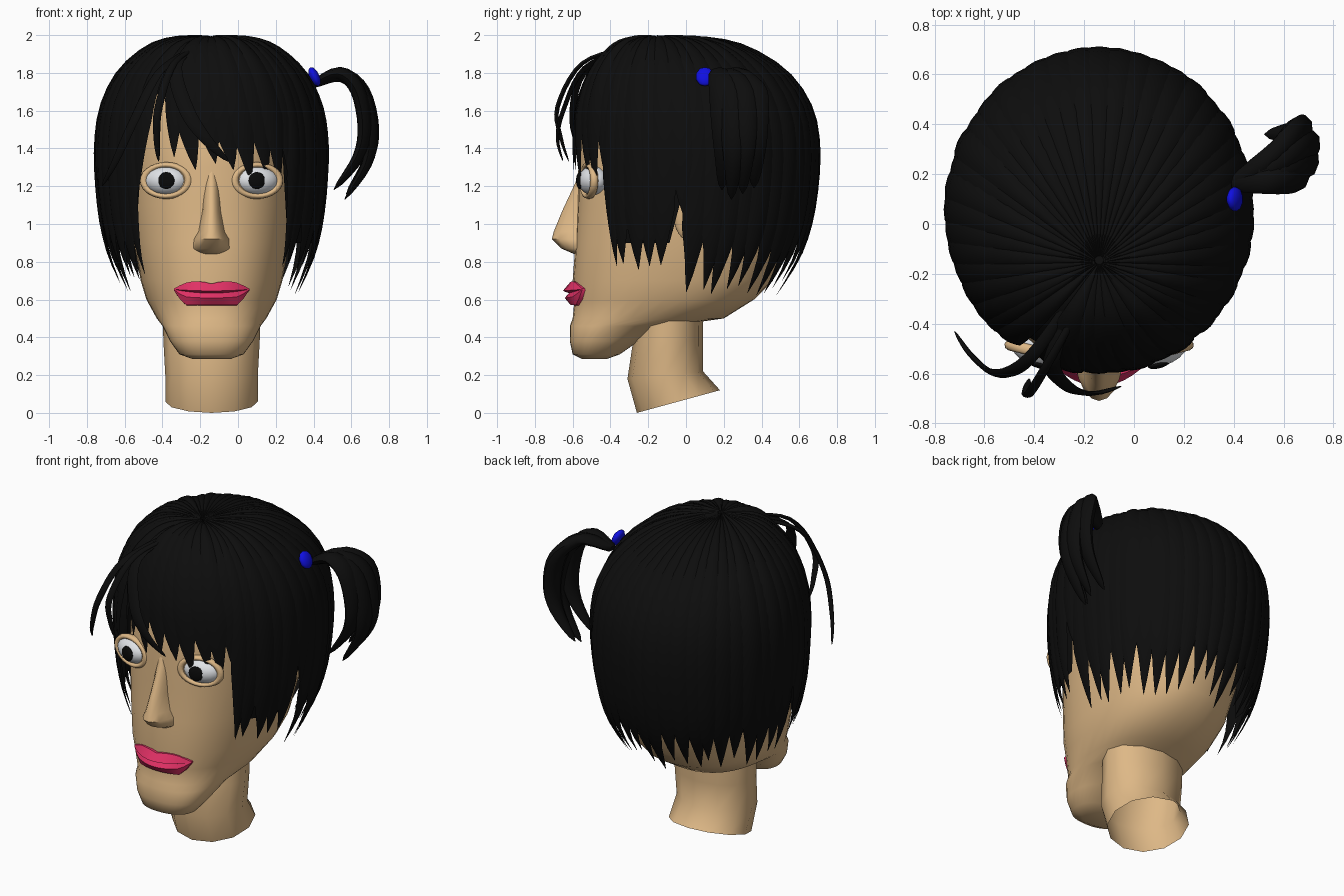
import bpy, bmesh, random
from math import sin, cos, pi, radians
from mathutils import Vector

if "Cube" in bpy.data.objects:
    bpy.data.objects.remove(bpy.data.objects["Cube"])

random.seed(4)
CX = -0.14          # the head sits left of the origin, the ponytail balances it


def material(name, rgb):
    m = bpy.data.materials.new(name)
    m.diffuse_color = (*rgb, 1)
    m.use_nodes = True
    m.node_tree.nodes["Principled BSDF"].inputs["Base Color"].default_value = m.diffuse_color
    return m


SKIN = material("skin", (0.73, 0.48, 0.24))
HAIR = material("hair", (0.004, 0.004, 0.004))
WHITE = material("eye_white", (0.75, 0.77, 0.8))
BLACK = material("pupil", (0.003, 0.003, 0.003))
LIP = material("lip", (0.75, 0.03, 0.13))
BLUE = material("bobble", (0.005, 0.005, 0.75))


def finish(ob, name, mat, angle=50):
    ob.name = name
    ob.data.materials.append(mat)
    bpy.ops.object.select_all(action='DESELECT')
    ob.select_set(True)
    bpy.context.view_layer.objects.active = ob
    bpy.ops.object.shade_smooth_by_angle(angle=radians(angle))
    return ob


def build(name, lofts, mat, cap0=True, cap1=True, angle=50):
    """Skin each list of closed rings; all of them make one object."""
    bm = bmesh.new()
    for rings in lofts:
        vs = [[bm.verts.new(p) for p in r] for r in rings]
        n = len(vs[0])
        for a, b in zip(vs, vs[1:]):
            for i in range(n):
                j = (i + 1) % n
                bm.faces.new((a[i], a[j], b[j], b[i]))
        if cap0:
            bm.faces.new(vs[0])
        if cap1:
            bm.faces.new(vs[-1])
    bmesh.ops.recalc_face_normals(bm, faces=bm.faces)
    me = bpy.data.meshes.new(name)
    bm.to_mesh(me)
    bm.free()
    ob = bpy.data.objects.new(name, me)
    bpy.context.collection.objects.link(ob)
    return finish(ob, name, mat, angle)


def ball(name, loc, scale, mat, rot=(0, 0, 0), seg=20):
    bpy.ops.mesh.primitive_uv_sphere_add(segments=seg, ring_count=seg // 2, location=loc, rotation=rot)
    ob = bpy.context.object
    ob.scale = scale
    return finish(ob, name, mat)


def spline(pts, s):
    """Catmull-Rom through tuples, s counted in points."""
    n = len(pts) - 1
    i = min(int(s), n - 1)
    t = s - i
    p = [Vector(pts[min(max(k, 0), n)]) for k in (i - 1, i, i + 1, i + 2)]
    return 0.5 * (2 * p[1] + (p[2] - p[0]) * t + (2 * p[0] - 5 * p[1] + 4 * p[2] - p[3]) * t**2
                  + (3 * p[1] - p[0] - 3 * p[2] + p[3]) * t**3)


# head: horizontal sections (z, half width, front y, back y)
def spow(v, e):
    return abs(v) ** e * (1 if v >= 0 else -1)


sections = [(.285, .10, -.55, -.42), (.31, .17, -.60, -.35), (.38, .22, -.615, -.25),
            (.46, .26, -.615, -.08), (.50, .29, -.60, .2), (.60, .345, -.59, .36),
            (.70, .375, -.60, .46), (.90, .41, -.585, .53), (1.1, .43, -.575, .58),
            (1.3, .435, -.57, .60), (1.5, .43, -.555, .60), (1.7, .38, -.48, .50),
            (1.85, .25, -.33, .30), (1.91, .08, -.15, .10)]
rings = []
for z, w, f, b in sections:
    rings.append([(CX + w * spow(cos(t), .87), (f + b) / 2 + (b - f) / 2 * spow(sin(t), .87), z)
                  for t in [2 * pi * i / 36 for i in range(36)]])
build("head", [rings], SKIN, angle=60)

# neck: open, slanted at the bottom
rings = []
for z, k, w, cy, ry in [(.06, .06, .245, -.04, .22), (.2, .02, .245, -.11, .20),
                        (.38, 0, .255, -.095, .185), (.56, 0, .26, -.09, .18)]:
    rings.append([(CX + w * cos(t), cy + ry * sin(t), z + k * sin(t))
                  for t in [2 * pi * i / 12 for i in range(12)]])
build("neck", [rings], SKIN, cap0=False, cap1=False)

# nose
rings = []
for z, w, tip in [(1.32, .03, -.56), (1.22, .045, -.585), (1.07, .055, -.655), (.96, .075, -.70),
                  (.92, .10, -.71), (.87, .11, -.66), (.84, .08, -.59)]:
    rings.append([(CX + w * cos(t), -.5 + (tip + .5) * sin(t), z) for t in [pi * i / 10 for i in range(11)]])
build("nose", [rings], SKIN)

# lips
upper, lower = [], []
for i in range(13):
    u = i / 6 - 1
    f = 1 - u * u
    dip = .012 * max(0, 1 - abs(u) * 4)
    x = CX + .2 * u
    zt, zb = .658 + .038 * min(1, 1.5 * f) - dip, .654 - .02 * f
    upper.append([(x, -.5, zt), (x, -.55 - .065 * f, zt), (x, -.552 - .1 * f, zb + .012 * f),
                  (x, -.55 - .07 * f, zb), (x, -.5, zb)])
    zl = .65 - .08 * min(1, 2 * f)
    lower.append([(x, -.5, zb), (x, -.55 - .07 * f, zb), (x, -.552 - .09 * f, zb * .6 + zl * .4),
                  (x, -.55 - .06 * f, zl), (x, -.5, zl - .001)])
build("lips", [upper, lower], LIP, angle=35)

# eyes, lids and ears on both sides
for side, tag in ((-1, "left"), (1, "right")):
    x, turn = CX + .24 * side, radians(14) * side
    ball("eyeball_" + tag, (x, -.49, 1.23), (.118, .08, .078), WHITE, (0, 0, turn))
    ball("pupil_" + tag, (x, -.563, 1.23), (.045, .016, .045), BLACK, (0, 0, turn))
    bpy.ops.mesh.primitive_torus_add(major_segments=28, minor_segments=8, major_radius=.122, minor_radius=.022,
                                     location=(x, -.515, 1.23), rotation=(pi / 2, 0, turn))
    ob = bpy.context.object
    ob.scale = (1, .68, 1)
    finish(ob, "eyelid_" + tag, SKIN)
    ball("ear_" + tag, (CX + .445 * side, 0, 1.08), (.04, .07, .16), SKIN)

# hair surface: profile (relative radius, z) swept round the head, crown pulled forward
profile = [(0, 1.975), (.3, 1.975), (.55, 1.93), (.8, 1.8), (.95, 1.62), (1, 1.42),
           (.99, 1.2), (.95, 1.0), (.88, .82), (.74, .62)]
HUB = Vector((CX, .05, 1.3))


def hair_point(a, s, off):
    r, z = spline(profile, s)
    a = radians(a)
    p = Vector((CX + .605 * r * sin(a), .05 - .2 * (1 - r) - .645 * r * cos(a), z))
    return HUB + (p - HUB) * (1 + off)


def near_ear(a):
    return abs(abs(a) - 86) < 5


# hair cap under the locks
def cap_end(a):
    if abs(a) < 46:
        return 3.6
    return 6.2 if near_ear(a) else 7.6


angles = list(range(-180, 180, 6))
build("hair_cap", [[[hair_point(a, .1 + k / 14 * (cap_end(a) - .1), -.02) for a in angles]
                    for k in range(15)]], HAIR, cap1=False)

SEC = [(-1, 0), (-.55, .75), (0, 1), (.55, .75), (1, 0), (0, -.5)]   # lens section of a lock


def lock(a0, a1, end, half, off, thick=.02, taper=.2, n=20):
    rings = []
    for k in range(n + 1):
        t = k / n
        w = max(.02, min(1, (1 - t) / taper) ** .75)
        s = .15 + t * (end - .15)
        rings.append([hair_point(a0 + (a1 - a0) * t * t + u * half * w, s, off + v * thick * w) for u, v in SEC])
    return rings


# side and back locks
locks = []
for i in range(33):
    a = 51 + i * 258 / 32
    b = a if a <= 180 else a - 360
    end = 6.7 if near_ear(b) else random.uniform(8.35, 8.95)
    if 50 < abs(b) < 80:
        end = random.uniform(8.1, 8.5)
    locks.append(lock(b, b + random.uniform(-2, 2), end, 6.2, random.uniform(0, .014)))
build("side_and_back_hair", locks, HAIR)

# fringe: start angle, tip angle, tip position, half width
fringe = [(-46, -45, 8.4, 5), (-36, -41, 6.2, 6), (-21, -19, 5.3, 6), (-19, -8, 5.6, 8), (-10, 2, 5.45, 9),
          (0, 11, 5.6, 9), (9, 20, 5.85, 8), (19, 29, 5.75, 8), (29, 36, 5.95, 7), (40, 42, 5.7, 7),
          (46, 46, 8.2, 5)]
build("fringe", [lock(*f, random.uniform(0, .014), taper=.3) for f in fringe], HAIR)


# free strands along a path, flattened along a chosen width direction
def strand(pts, across, half, thick, n=20):
    across = Vector(across).normalized()
    rings = []
    for k in range(n + 1):
        s = k / n * (len(pts) - 1)
        p = spline(pts, s)
        tan = spline(pts, min(s + .02, len(pts) - 1)) - spline(pts, max(s - .02, 0))
        out = across.cross(tan).normalized()
        w = max(.03, sin(pi * (.1 + .9 * k / n)) ** .6)
        rings.append([p + across * half * w * cos(q) + out * thick * w * sin(q)
                      for q in [2 * pi * i / 8 for i in range(8)]])
    return rings


build("loose_strands", [
    strand([(-.2, -.3, 1.94), (-.34, -.55, 1.85), (-.42, -.68, 1.62), (-.43, -.66, 1.45), (-.42, -.62, 1.33)],
           (1, 0, 0), .022, .012),
    strand([(-.22, -.3, 1.94), (-.33, -.54, 1.82), (-.27, -.65, 1.6), (-.17, -.68, 1.45), (-.05, -.65, 1.33)],
           (1, 0, .4), .04, .012),
    strand([(-.25, -.3, 1.93), (-.42, -.54, 1.8), (-.55, -.60, 1.55), (-.65, -.53, 1.33), (-.72, -.43, 1.2)],
           (1, -.6, 0), .03, .012)], HAIR)

# ponytail
tail = [(.40, .17, 1.74), (.54, .22, 1.79), (.645, .27, 1.70), (.69, .28, 1.5), (.66, .28, 1.33), (.54, .27, 1.15)]
tails = []
for dy, dx, dz in [(-.08, -.02, .03), (-.03, .015, -.02), (.03, .02, .01), (.09, -.01, .04)]:
    path = [(x + dx * k / 3, y + dy * min(1, k / 2), z + dz * k / 5) for k, (x, y, z) in enumerate(tail)]
    tails.append(strand(path, (.15, 1, 0), .07, .04))
build("ponytail", tails, HAIR)

# hair bobble
ball("hair_bobble", (.405, .10, 1.78), (.028, .05, .055), BLUE, (0, radians(-25), 0), seg=10)
